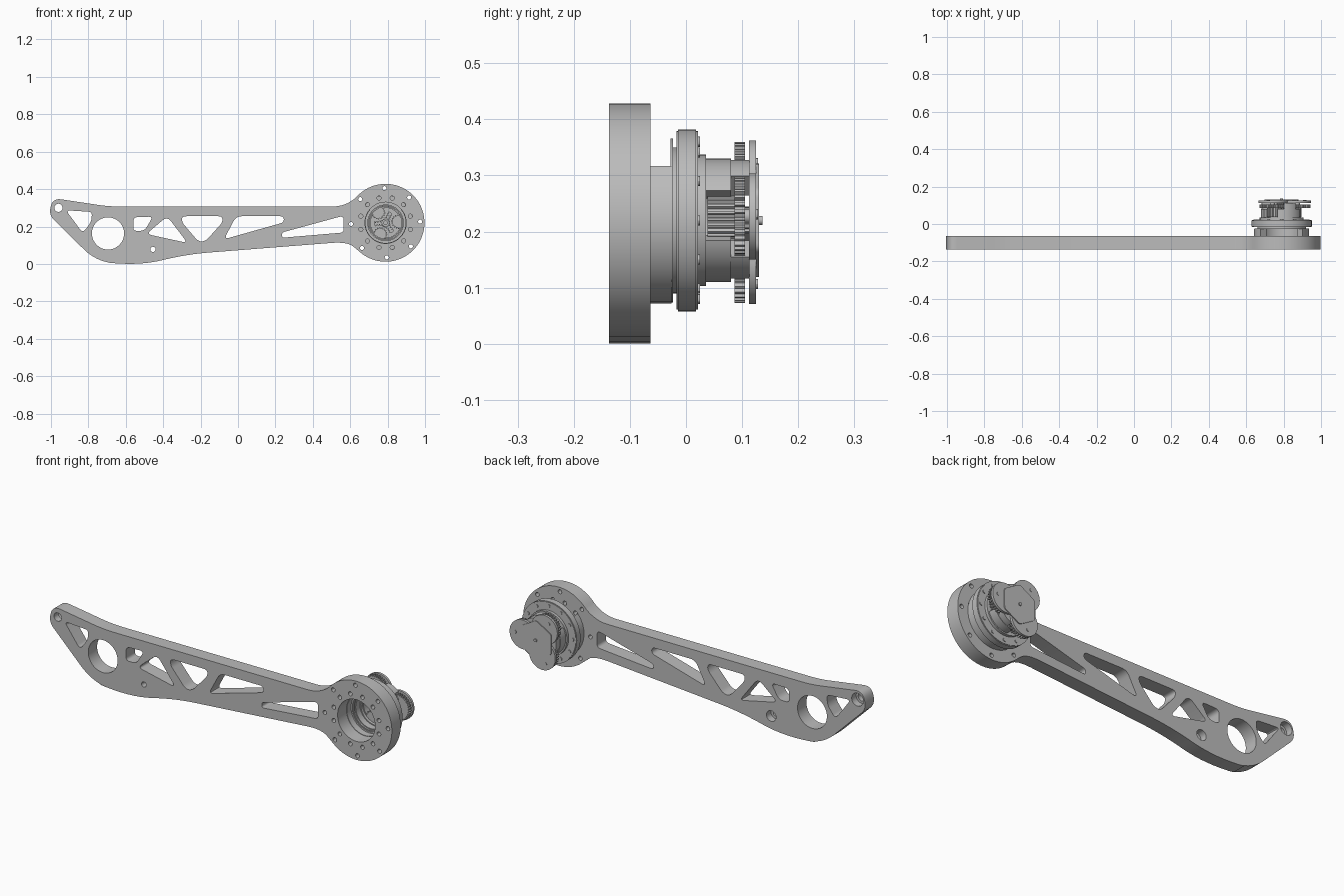
import bpy, bmesh, math
from mathutils import Vector

cube = bpy.data.objects.get("Cube")
if cube:
    bpy.data.objects.remove(cube)

metal = bpy.data.materials.new("plain_grey_metal")
metal.use_nodes = True
GREY = (0.5, 0.5, 0.5, 1)
metal.diffuse_color = GREY
metal.node_tree.nodes["Principled BSDF"].inputs["Base Color"].default_value = GREY

CX, CZ = 0.789, 0.22     # joint axis
TURN = 5                 # rotation of the three planets, degrees
PLANETS = [TURN + 120 * k for k in range(3)]


def polar(r, deg, cx=CX, cz=CZ):
    a = math.radians(deg)
    return (cx + r * math.cos(a), cz + r * math.sin(a))


def circle(r, cx=CX, cz=CZ, n=64):
    return [polar(r, 360 * i / n, cx, cz) for i in range(n)]


def arc(r, a0, a1, n=24):
    return [polar(r, a0 + (a1 - a0) * i / n) for i in range(n + 1)]


def sector(r0, r1, a0, a1):
    return arc(r1, a0, a1) + arc(r0, a1, a0)


def gear(r, depth, teeth, cx=CX, cz=CZ):
    pts = []
    for i in range(teeth):
        for f, rr in ((0, r - depth), (0.35, r - depth), (0.5, r), (0.85, r)):
            pts.append(polar(rr, 360 * (i + f) / teeth, cx, cz))
    return pts


def rounded(corners, n=8):
    """Round each (x, z, trim) corner; trim 0 keeps the point."""
    out = []
    for i, (x, z, trim) in enumerate(corners):
        p = Vector((x, z))
        if not trim:
            out.append((x, z))
            continue
        q0 = Vector(corners[i - 1][:2]) - p
        q1 = Vector(corners[(i + 1) % len(corners)][:2]) - p
        a = p + q0.normalized() * min(trim, q0.length * 0.49)
        b = p + q1.normalized() * min(trim, q1.length)
        for k in range(n + 1):
            t = k / n
            out.append(tuple(a * (1 - t) ** 2 + p * 2 * t * (1 - t) + b * t * t))
    return out


def slab(name, loops, y0, y1):
    """Extrude closed x-z loops (inner loops are holes) from y0 to y1."""
    cu = bpy.data.curves.new(name, 'CURVE')
    cu.dimensions, cu.fill_mode, cu.extrude = '2D', 'BOTH', (y1 - y0) / 2
    for loop in loops:
        s = cu.splines.new('POLY')
        s.points.add(len(loop) - 1)
        for p, (x, z) in zip(s.points, loop):
            p.co = (x, z, 0, 1)
        s.use_cyclic_u = True
    tmp = bpy.data.objects.new(name + "_curve", cu)
    bpy.context.collection.objects.link(tmp)
    bpy.context.view_layer.update()
    deps = bpy.context.evaluated_depsgraph_get()
    me = bpy.data.meshes.new_from_object(tmp.evaluated_get(deps))
    bpy.data.objects.remove(tmp)
    bm = bmesh.new()
    bm.from_mesh(me)
    bmesh.ops.remove_doubles(bm, verts=bm.verts, dist=1e-5)
    for v in bm.verts:
        x, z, d = v.co
        v.co = (x, (y0 + y1) / 2 - d, z)
    bmesh.ops.recalc_face_normals(bm, faces=bm.faces)
    bm.to_mesh(me)
    bm.free()
    me.materials.clear()
    me.materials.append(metal)
    ob = bpy.data.objects.new(name, me)
    bpy.context.collection.objects.link(ob)
    return ob


def cut(ob, cutter):
    mod = ob.modifiers.new("cut", 'BOOLEAN')
    mod.operation, mod.solver, mod.object = 'DIFFERENCE', 'EXACT', cutter
    deps = bpy.context.evaluated_depsgraph_get()
    me = bpy.data.meshes.new_from_object(ob.evaluated_get(deps))
    ob.modifiers.clear()
    ob.data = me
    bpy.data.objects.remove(cutter)


# Arm plate: outline sweeping into the round joint head
head = [(x, z, 0) for x, z in arc(0.208, 139.5, -131.5, 72)]
outline = rounded([(-1.012, 0.263, 0.04), (-0.99, 0.352, 0.045), (-0.69, 0.307, 0.06),
                   (0.576, 0.307, 0.072)] + head + [(0.586, 0.119, 0.085),
                  (-0.27, 0.052, 0.12), (-0.54, -0.012, 0.17), (-0.76, 0.015, 0.09)])
windows = [
    [(-0.92, 0.287, 0.025), (-0.78, 0.278, 0.02), (-0.785, 0.225, 0.02), (-0.83, 0.165, 0.025)],
    [(-0.56, 0.25, 0.025), (-0.455, 0.253, 0.025), (-0.50, 0.177, 0.025), (-0.56, 0.177, 0.02)],
    [(-0.378, 0.255, 0.035), (-0.27, 0.112, 0.03), (-0.49, 0.16, 0.03)],
    [(-0.30, 0.255, 0.025), (-0.08, 0.255, 0.025), (-0.085, 0.22, 0.02), (-0.175, 0.12, 0.025),
     (-0.212, 0.12, 0.025), (-0.30, 0.223, 0.02)],
    [(-0.01, 0.255, 0.03), (0.245, 0.255, 0.02), (0.245, 0.222, 0.02), (-0.075, 0.132, 0.03)],
    [(0.565, 0.258, 0.025), (0.565, 0.168, 0.02), (0.235, 0.14, 0.015), (0.235, 0.168, 0.015)],
]
pivots = [(-0.96, 0.30, 0.022, 0.034), (-0.455, 0.078, 0.014, 0.028)]
holes = [circle(0.11), circle(0.086, -0.695, 0.163)] + [rounded(w) for w in windows]
holes += [circle(r, x, z, 24) for x, z, r, _ in pivots]
holes += [circle(0.011, *polar(0.185, 45 * k + 2), 16) for k in range(8)]
holes += [circle(0.011, *polar(0.137, 30 * k + 15), 16) for k in range(12)]
arm = slab("arm_plate", [outline] + holes, -0.137, -0.063)
for x, z, _, r in pivots:      # counterbores on the back
    cut(arm, slab("counterbore", [circle(r, x, z, 32)], -0.10, -0.05))

# Stacked rings of the gearbox housing
slab("open_spacer", [sector(0.108, 0.148, 139, 401)], -0.063, -0.026)
for name, ro, ri, y0, y1 in (
        ("thin_flange", 0.146, 0.10, -0.028, -0.023),
        ("neck_ring", 0.13, 0.095, -0.023, -0.017),
        ("bearing_front_lip", 0.159, 0.095, -0.017, -0.014),
        ("bearing_ring", 0.162, 0.09, -0.014, 0.018),
        ("bearing_back_lip", 0.159, 0.09, 0.018, 0.021),
        ("housing_base", 0.117, 0.085, 0.021, 0.036)):
    slab(name, [circle(ro), circle(ri)], y0, y1)

# Bolts around the bearing ring
for k in range(12):
    slab(f"bearing_bolt_{k + 1}", [circle(0.009, *polar(0.14, 30 * k), 12)], 0.021, 0.025)

# Planet gears between the housing posts
for k, a in enumerate(PLANETS, 1):
    slab(f"housing_post_{k}", [sector(0.08, 0.11, a + 24, a + 96)], 0.036, 0.08)
    slab(f"cover_post_{k}", [sector(0.06, 0.108, a + 42, a + 78)], 0.08, 0.113)
    px, pz = polar(0.085, a)
    slab(f"planet_gear_{k}", [gear(0.07, 0.007, 32, px, pz), circle(0.012, px, pz, 16)], 0.086, 0.105)
    ix, iz = polar(0.068, a)
    slab(f"inner_planet_{k}", [gear(0.038, 0.006, 18, ix, iz)], 0.038, 0.086)
    slab(f"planet_pin_{k}", [circle(0.013, px, pz, 16)], 0.08, 0.113)
    slab(f"cover_screw_{k}", [circle(0.009, *polar(0.125, a), 12)], 0.125, 0.128)
slab("sun_gear", [gear(0.024, 0.004, 14), circle(0.01, n=16)], 0.04, 0.112)


# Three-lobed back cover with its six-sided centre plate
def lobe_radius(deg, d=0.08, r=0.077):
    f = math.radians((deg - TURN + 60) % 120 - 60)
    return d * math.cos(f) + math.sqrt(r * r - (d * math.sin(f)) ** 2)


slab("back_cover", [[polar(lobe_radius(a), a) for a in range(0, 360, 3)]], 0.112, 0.125)
slab("centre_plate", [rounded([(*polar(0.104, 60 * k + 30), 0.012) for k in range(6)], 4)], 0.125, 0.13)
slab("centre_pin", [circle(0.008, n=16)], 0.13, 0.136)

# Smooth the round walls, keep the edges crisp
for ob in bpy.context.scene.objects:
    ob.select_set(ob.type == 'MESH')
bpy.context.view_layer.objects.active = arm
bpy.ops.object.shade_smooth_by_angle(angle=math.radians(30))
